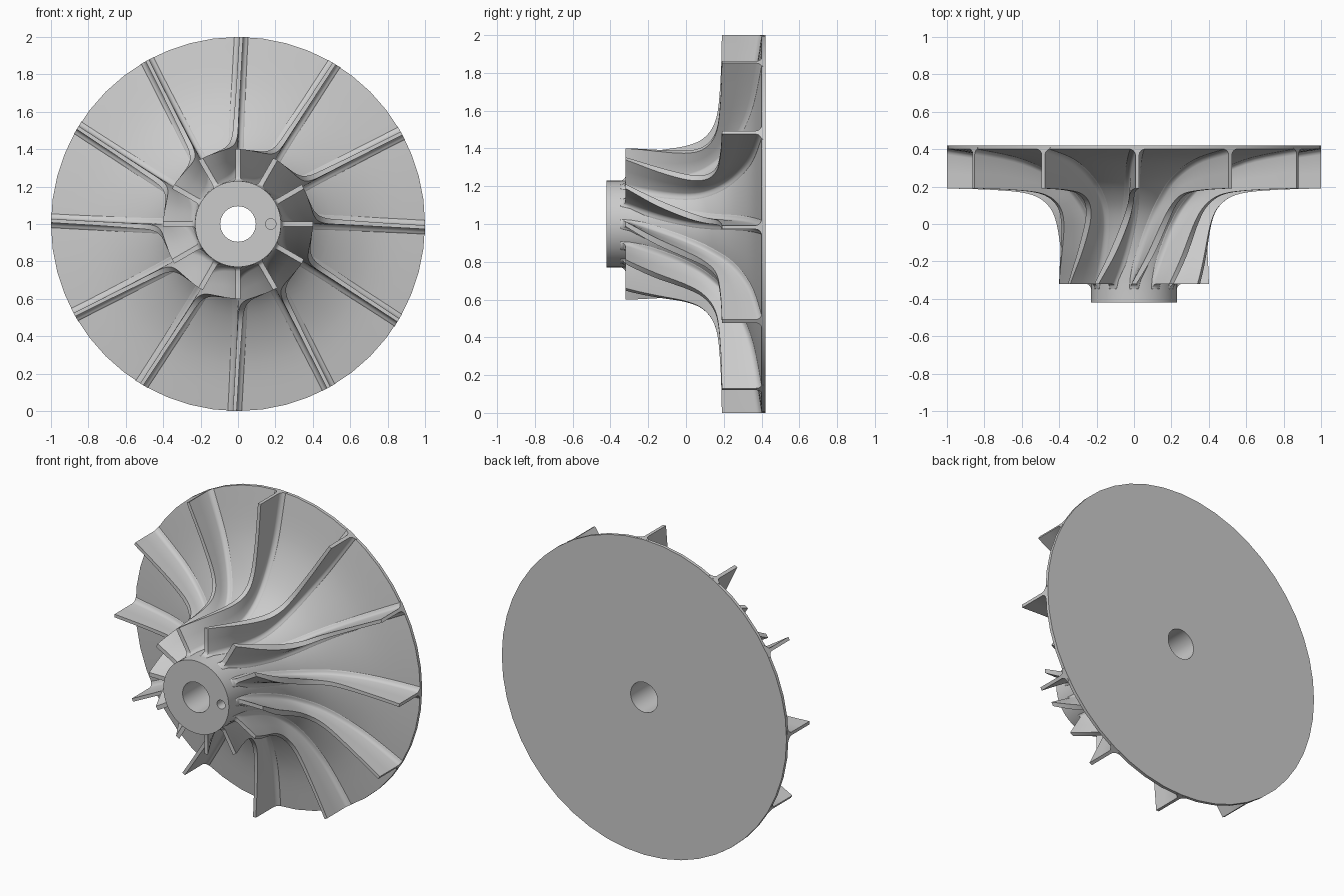
import bpy, bmesh
from math import sin, cos, pi, radians

if "Cube" in bpy.data.objects:
    bpy.data.objects.remove(bpy.data.objects["Cube"])

BLADES, SIDES, STEPS = 12, 48, 28

# Matching stations from inlet to rim: (radius, y) on hub and blade tip, plus wrap angle
HUB = [(0.23, -0.32), (0.241, -0.16), (0.277, 0.0), (0.345, 0.125), (0.48, 0.245), (0.71, 0.345), (1.0, 0.40)]
TIP = [(0.40, -0.32), (0.40, -0.16), (0.415, 0.0), (0.46, 0.10), (0.56, 0.16), (0.75, 0.182), (1.0, 0.19)]
WRAP = [(0,), (-13,), (-23,), (-27.5,), (-29,), (-30.2,), (-31,)]
# Blade half thickness measured around the axis, at the same stations
HALF = [(0.013,), (0.018,), (0.018,), (0.015,), (0.013,), (0.011,), (0.010,)]
# Spanwise rows: (fraction from hub to tip, extra root fillet)
ROWS = [(-0.05, 0.032), (0.0, 0.027), (0.015, 0.019), (0.04, 0.011),
        (0.08, 0.004), (0.14, 0.0), (0.6, 0.0), (1.0, 0.0)]


def sample(pts, t):
    """Catmull-Rom through pts, t in 0..1."""
    n = len(pts) - 1
    i = min(int(t * n), n - 1)
    f = t * n - i
    a, b, c, d = (pts[min(max(j, 0), n)] for j in (i - 1, i, i + 1, i + 2))
    return [0.5 * (2 * q + (r - p) * f + (2 * p - 5 * q + 4 * r - s) * f * f
                   + (3 * q - p - 3 * r + s) * f ** 3) for p, q, r, s in zip(a, b, c, d)]


def polar(r, y, ang):
    return (r * cos(ang), y, 1 + r * sin(ang))


def finish(bm, name):
    bmesh.ops.recalc_face_normals(bm, faces=bm.faces)
    me = bpy.data.meshes.new(name)
    bm.to_mesh(me)
    bm.free()
    ob = bpy.data.objects.new(name, me)
    bpy.context.collection.objects.link(ob)
    return ob


def activate(ob):
    bpy.ops.object.select_all(action='DESELECT')
    ob.select_set(True)
    bpy.context.view_layer.objects.active = ob


def skin(bm, loops, closed):
    """Bridge equal-length closed vertex loops with quads."""
    n, m = len(loops), len(loops[0])
    for i in range(n if closed else n - 1):
        a, b = loops[i], loops[(i + 1) % n]
        for j in range(m):
            k = (j + 1) % m
            bm.faces.new((a[j], a[k], b[k], b[j]))


# Hub: nose, flared body, back plate and bore as one revolved profile
profile = [(0.095, -0.42), (0.23, -0.42)]
profile += [tuple(sample(HUB, i / STEPS)) for i in range(STEPS + 1)]
profile += [(1.0, 0.42), (0.095, 0.42)]
bm = bmesh.new()
skin(bm, [[bm.verts.new(polar(r, y, 2 * pi * s / SIDES)) for r, y in profile]
          for s in range(SIDES)], True)
hub = finish(bm, "hub")

# Small locating hole in the nose face
bpy.ops.mesh.primitive_cylinder_add(vertices=24, radius=0.028, depth=0.2,
                                    location=(0.175, -0.44, 1), rotation=(pi / 2, 0, 0))
cutter = bpy.context.object
cutter.name = "hole_cutter"
cutter.hide_render = True
mod = hub.modifiers.new("hole", 'BOOLEAN')
mod.operation = 'DIFFERENCE'
mod.solver = 'EXACT'
mod.object = cutter
activate(hub)
bpy.ops.object.modifier_apply(modifier=mod.name)
bpy.data.objects.remove(cutter)
bpy.ops.object.shade_smooth_by_angle(angle=radians(35))


# Blades: cross-section loops swept from inlet to rim, wrapping around the axis
def add_blade(index):
    bm = bmesh.new()
    loops = []
    for i in range(STEPS + 1):
        t = i / STEPS
        (hr, hy), (tr, ty) = sample(HUB, t), sample(TIP, t)
        ang = 2 * pi * index / BLADES + radians(sample(WRAP, t)[0])
        half = sample(HALF, t)[0]
        left, right = [], []
        for v, fillet in ROWS:
            r, y = hr + (tr - hr) * v, min(hy + (ty - hy) * v, 0.41)
            if i == 0:
                y -= fillet  # root fillet carried round the leading edge
            d = (half + fillet * min(1, 0.4 + 5 * t)) / r
            left.append(bm.verts.new(polar(r, y, ang + d)))
            right.append(bm.verts.new(polar(r, y, ang - d)))
        loops.append(left + right[::-1])
    skin(bm, loops, False)
    # Strip-filled leading and trailing ends
    for loop in (loops[0], loops[-1]):
        m = len(loop)
        for j in range(m // 2 - 1):
            bm.faces.new((loop[j], loop[j + 1], loop[m - 2 - j], loop[m - 1 - j]))
    ob = finish(bm, f"blade_{index + 1}")
    activate(ob)
    bpy.ops.object.shade_smooth_by_angle(angle=radians(50))


for b in range(BLADES):
    add_blade(b)
